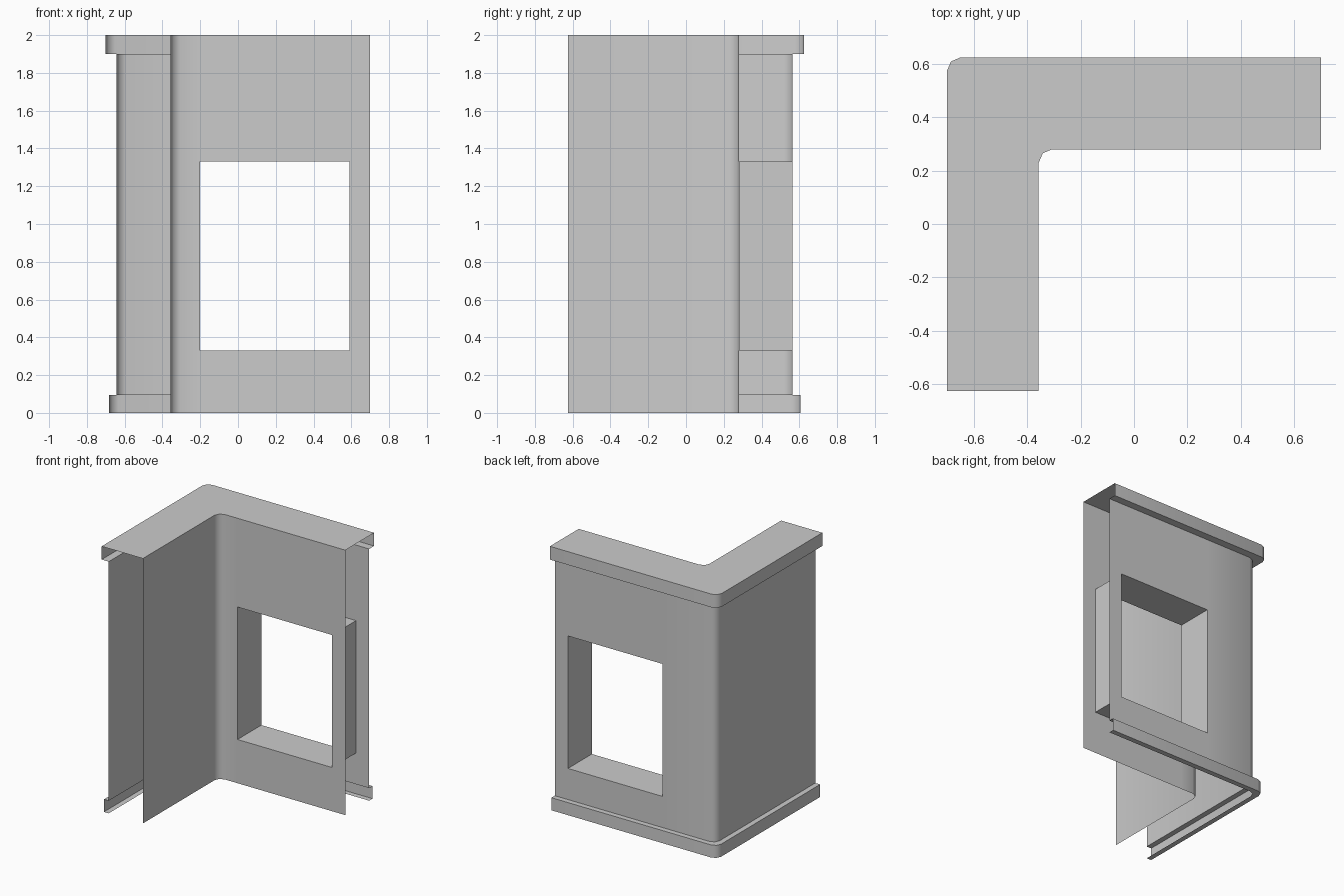
import bpy, bmesh
from mathutils import Vector

if "Cube" in bpy.data.objects:
    bpy.data.objects.remove(bpy.data.objects["Cube"])

INNER_X, INNER_Y = -0.357, 0.28      # inner faces of the two wall runs
WALL, CAP, BASE = 0.285, 0.344, 0.325  # outward offsets from the inner face
WIN_X, WIN_Z = (-0.2, 0.59), (0.33, 1.33)


def path(d):
    """L-shaped plan line with a softened corner, offset outward by d."""
    x, y = INNER_X - d, INNER_Y + d
    return [(x, -0.625), (x, y - 0.05), (x + 0.015, y - 0.015),
            (x + 0.05, y), (0.7, y)]


def finish(name, bm):
    mesh = bpy.data.meshes.new(name)
    bm.to_mesh(mesh)
    bm.free()
    ob = bpy.data.objects.new(name, mesh)
    bpy.context.collection.objects.link(ob)
    bpy.ops.object.select_all(action='DESELECT')
    ob.select_set(True)
    bpy.context.view_layer.objects.active = ob
    bpy.ops.object.shade_smooth_by_angle(angle=0.9)


def sweep(name, profile, window=False):
    """Sweep an (offset, height) profile along the L path."""
    bm = bmesh.new()
    rows = [[bm.verts.new((x, y, z)) for x, y in path(d)] for d, z in profile]
    for a, b in zip(rows, rows[1:]):
        for i in range(len(a) - 1):
            bm.faces.new((a[i], a[i + 1], b[i + 1], b[i]))
    if window:
        # split the back run around the opening and remove the middle
        cuts = [((x, 0, 0), (1, 0, 0)) for x in WIN_X]
        cuts += [((0, 0, z), (0, 0, 1)) for z in WIN_Z]
        for co, no in cuts:
            bmesh.ops.bisect_plane(bm, geom=bm.verts[:] + bm.edges[:] + bm.faces[:],
                                   plane_co=co, plane_no=no)
        hole = []
        for f in bm.faces:
            c = f.calc_center_median()
            if WIN_X[0] < c.x < WIN_X[1] and WIN_Z[0] < c.z < WIN_Z[1]:
                hole.append(f)
        bmesh.ops.delete(bm, geom=hole, context='FACES')
    finish(name, bm)


# wall skins
sweep("inner_wall", [(0, 0), (0, 2)], window=True)
sweep("outer_wall", [(WALL, 1.9), (WALL, 0.095)], window=True)

# flat top with overhanging cornice
sweep("top_cornice", [(0, 2), (CAP, 2), (CAP, 1.9), (WALL, 1.9)])

# projecting base trim, open underneath
sweep("base_trim", [(WALL, 0.095), (BASE, 0.095), (BASE, 0), (WALL, 0)])

# window reveal joining the two skins
bm = bmesh.new()
(x0, x1), (z0, z1) = WIN_X, WIN_Z
rect = [(x0, z0), (x1, z0), (x1, z1), (x0, z1)]
front = [bm.verts.new(Vector((x, INNER_Y, z))) for x, z in rect]
back = [bm.verts.new(Vector((x, INNER_Y + WALL, z))) for x, z in rect]
for i in range(4):
    j = (i + 1) % 4
    bm.faces.new((front[i], front[j], back[j], back[i]))
finish("window_reveal", bm)
